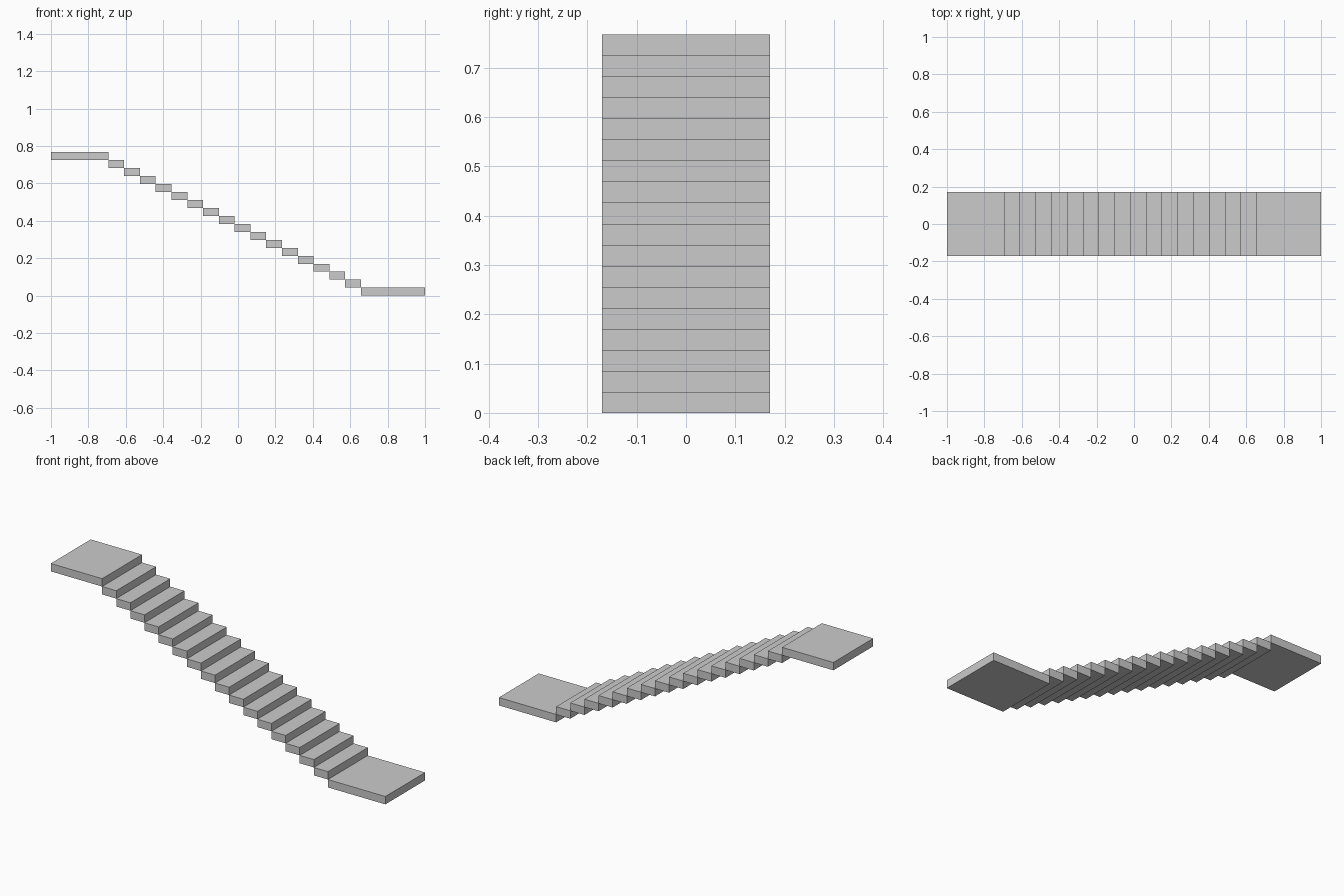
import bpy

if "Cube" in bpy.data.objects:
    bpy.data.objects.remove(bpy.data.objects["Cube"])

STEPS = 16
HALF_WIDTH = 0.17
X_TOP, X_BOTTOM = -0.693, 0.657      # where the flight starts and ends
RISE = 0.767 / (STEPS + 2)           # slab thickness equals the rise
RUN = (X_BOTTOM - X_TOP) / STEPS


def slab(name, x0, x1, level):
    """Box slab spanning x0..x1, resting on the given rise level."""
    bpy.ops.mesh.primitive_cube_add(
        size=1, location=((x0 + x1) / 2, 0, (level + 0.5) * RISE))
    ob = bpy.context.object
    ob.name = name
    ob.scale = (x1 - x0, 2 * HALF_WIDTH, RISE)
    bpy.ops.object.transform_apply(location=False, rotation=False, scale=True)
    return ob


# landings
slab("upper_landing", -1.0, X_TOP, STEPS + 1)
slab("lower_landing", X_BOTTOM, 1.0, 0)

# floating treads descending towards +x
for i in range(STEPS):
    x = X_TOP + i * RUN
    slab(f"step_{i + 1:02d}", x, x + RUN, STEPS - i)
